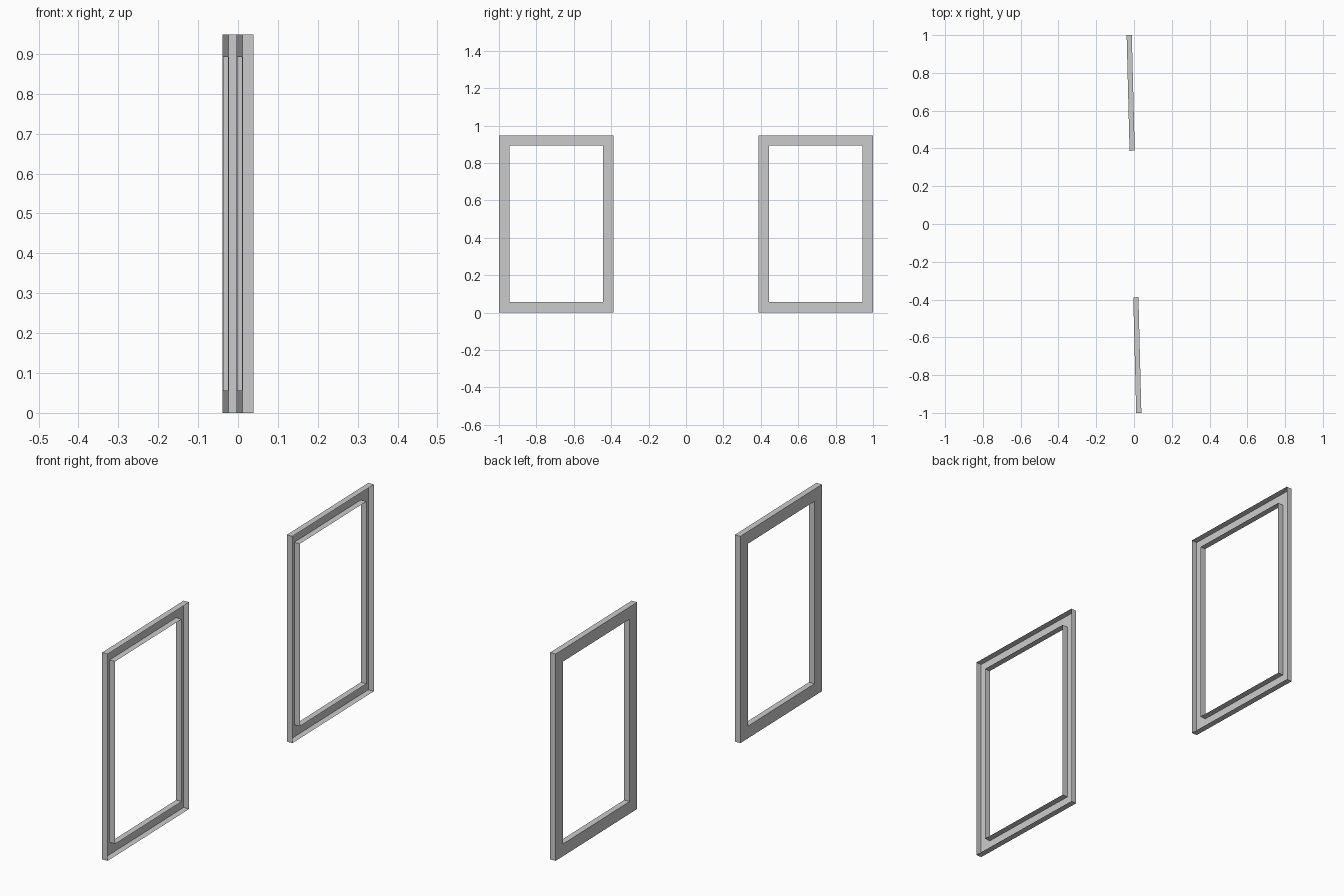
import bpy, bmesh, math
from mathutils import Matrix

if "Cube" in bpy.data.objects:
    bpy.data.objects.remove(bpy.data.objects["Cube"])

WIDTH, HEIGHT, BORDER, DEPTH = 0.612, 0.948, 0.056, 0.0274
OFFSET = 0.694                      # distance of each frame centre from the middle
YAW = math.radians(1.45)            # both frames share a slight turn in plan


def ring(bm, x, inset):
    """Rectangular loop in the y-z plane."""
    w, z0, z1 = WIDTH / 2 - inset, inset, HEIGHT - inset
    return [bm.verts.new((x, y, z)) for y, z in ((-w, z0), (w, z0), (w, z1), (-w, z1))]


def window_frame(name, y):
    # Channel section: outer wall, face on -x, inner wall; open on +x
    bm = bmesh.new()
    section = [(DEPTH / 2, 0), (-DEPTH / 2, 0), (-DEPTH / 2, BORDER), (DEPTH / 2, BORDER)]
    loops = [ring(bm, x, inset) for x, inset in section]
    for a, b in zip(loops, loops[1:]):
        for i in range(4):
            j = (i + 1) % 4
            bm.faces.new((a[i], b[i], b[j], a[j]))
    bm.transform(Matrix.Rotation(YAW, 4, 'Z') @ Matrix.Translation((0, y, 0)))
    mesh = bpy.data.meshes.new(name)
    bm.normal_update()
    bm.to_mesh(mesh)
    bm.free()
    bpy.context.collection.objects.link(bpy.data.objects.new(name, mesh))


# Two matching frames in line
window_frame("front_window_frame", -OFFSET)
window_frame("rear_window_frame", OFFSET)
